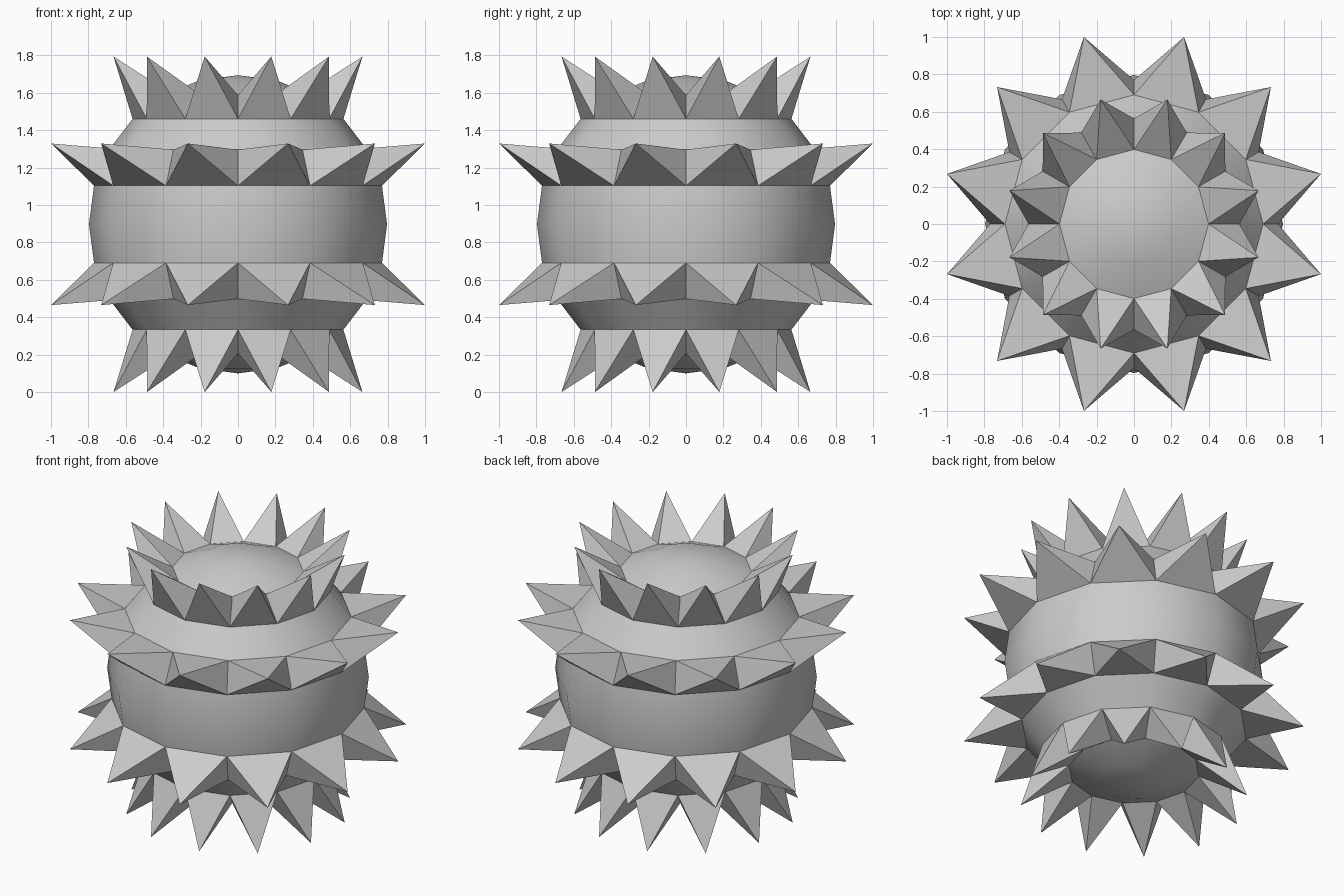
import bpy, bmesh, math

if "Cube" in bpy.data.objects:
    bpy.data.objects.remove(bpy.data.objects["Cube"])

R, CZ, SEG = 0.797, 0.897, 12

# Low-poly globe: 12 segments by 12 rings
bm = bmesh.new()
bmesh.ops.create_uvsphere(bm, u_segments=SEG, v_segments=12, radius=R)
bm.faces.ensure_lookup_table()
for f in bm.faces:
    f.smooth = True


def spike_band(lat, tip_r, tip_z):
    """Poke each face in the latitude band and pull its centre to a spike tip."""
    faces = []
    for f in bm.faces:
        zs = [math.degrees(math.asin(max(-1, min(1, v.co.z / R)))) for v in f.verts]
        if len(zs) == 4 and abs((min(zs) + max(zs)) / 2 - lat) < 2:
            faces.append(f)
    res = bmesh.ops.poke(bm, faces=faces)
    for v in res["verts"]:
        a = math.atan2(v.co.y, v.co.x)
        v.co = (tip_r * math.cos(a), tip_r * math.sin(a), tip_z)
    for f in res["faces"]:
        f.smooth = False
        for e in f.edges:
            e.smooth = False


# Two bands of spikes above and two below the equator
for s in (1, -1):
    spike_band(s * 22.5, 1.035, s * 0.432)
    spike_band(s * 52.5, 0.689, s * 0.897)

bmesh.ops.recalc_face_normals(bm, faces=bm.faces)
bmesh.ops.translate(bm, verts=bm.verts, vec=(0, 0, CZ))
mesh = bpy.data.meshes.new("spiked_ball")
bm.to_mesh(mesh)
bm.free()
obj = bpy.data.objects.new("spiked_ball", mesh)
bpy.context.collection.objects.link(obj)
